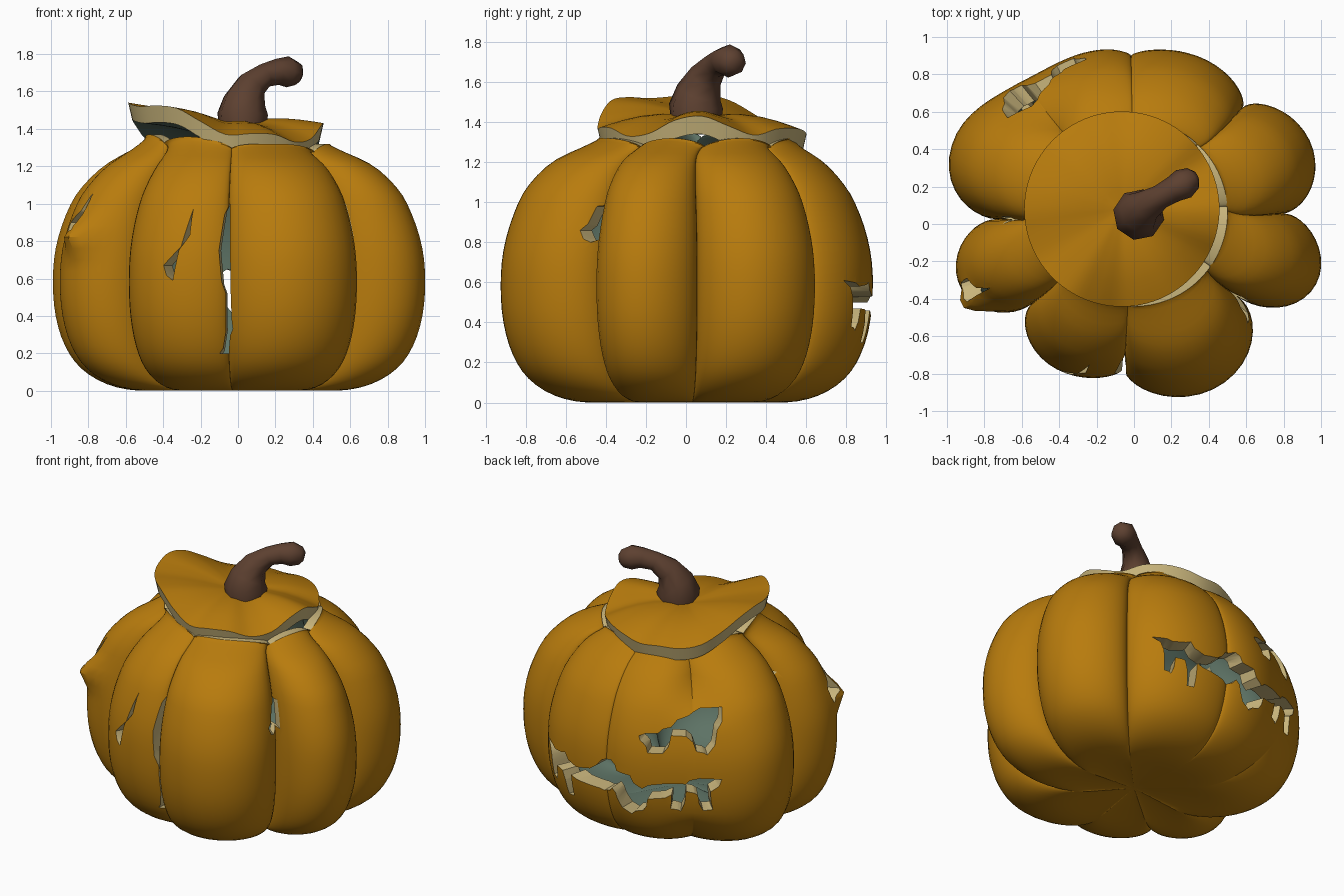
import bpy, bmesh, math
from mathutils import Vector

if "Cube" in bpy.data.objects:
    bpy.data.objects.remove(bpy.data.objects["Cube"])


def material(name, rgb):
    m = bpy.data.materials.new(name)
    m.diffuse_color = (*rgb, 1)
    m.use_nodes = True
    m.node_tree.nodes["Principled BSDF"].inputs["Base Color"].default_value = m.diffuse_color
    return m


SKIN = material("orange skin", (0.48, 0.20, 0.004))
FLESH = material("cream flesh", (0.58, 0.46, 0.20))
INSIDE = material("grey green inside", (0.11, 0.17, 0.13))
STEM = material("brown stem", (0.11, 0.052, 0.03))
MATS = [SKIN, FLESH, INSIDE]


def smooth_path(pts, n, loop=False):
    """Catmull-Rom through tuples of any length."""
    out, k = [], len(pts)
    get = (lambda i: pts[i % k]) if loop else (lambda i: pts[min(max(i, 0), k - 1)])
    for i in range(k if loop else k - 1):
        for j in range(n):
            t = j / n
            out.append(tuple(
                b + 0.5 * t * (c - a + t * (2 * a - 5 * b + 4 * c - d + t * (3 * (b - c) + d - a)))
                for a, b, c, d in zip(get(i - 1), get(i), get(i + 1), get(i + 2))))
    if not loop:
        out.append(tuple(pts[-1]))
    return out


def finish(bm, name, mats):
    bmesh.ops.recalc_face_normals(bm, faces=bm.faces[:])
    if bm.calc_volume(signed=True) < 0:
        bmesh.ops.reverse_faces(bm, faces=bm.faces[:])
    me = bpy.data.meshes.new(name)
    bm.to_mesh(me)
    bm.free()
    for m in mats:
        me.materials.append(m)
    ob = bpy.data.objects.new(name, me)
    bpy.context.collection.objects.link(ob)
    return ob


def loft(name, rings, mat_of_row, mats):
    """Closed skin over a stack of rings, capped at both ends."""
    bm = bmesh.new()
    vs = [[bm.verts.new(p) for p in ring] for ring in rings]
    n = len(rings[0])
    for r in range(len(vs) - 1):
        for i in range(n):
            j = (i + 1) % n
            f = bm.faces.new((vs[r][i], vs[r][j], vs[r + 1][j], vs[r + 1][i]))
            f.material_index = mat_of_row(r)
    bm.faces.new(vs[0]).material_index = mat_of_row(0)
    bm.faces.new(vs[-1]).material_index = mat_of_row(len(vs) - 2)
    return finish(bm, name, mats)


def smooth(ob, deg):
    bpy.ops.object.select_all(action='DESELECT')
    ob.select_set(True)
    bpy.context.view_layer.objects.active = ob
    bpy.ops.object.shade_smooth_by_angle(angle=math.radians(deg))


def clamp(x):
    return min(max(x, 0), 1)


# --- hollow lobed body: (valley azimuth, valley radius, radius of the lobe after it)
LOBES = [(4, .80, 1.04), (47, .85, .96), (91, .90, .955), (128, .97, 1.065),
         (178, .74, .99), (218, .70, .88), (266, .77, .98), (325, .69, 1.03)]
STEPS = 22
# height profile: radius fraction, z, blend to the round opening
PROFILE = smooth_path([(.03, .04, 0), (.3, .015, 0), (.53, .0, 0), (.71, .035, 0), (.85, .12, 0),
                       (.935, .24, 0), (.985, .4, 0), (1, .58, 0), (.985, .76, 0), (.93, .94, 0),
                       (.845, 1.09, 0), (.74, 1.215, .15), (.62, 1.29, .6), (.51, 1.32, 1)], 3)


def body_ring(f, z, w, inner):
    ring = []
    for i, (a0, v0, peak) in enumerate(LOBES):
        a1, v1, _ = LOBES[(i + 1) % len(LOBES)]
        a1 += 360 if a1 < a0 else 0
        # the groove above the eye shows only near the top and the bottom
        fade = .15 * clamp((z - .95) / .2) + .10 * clamp((.3 - z) / .25)
        v0 -= fade if i == 3 else 0
        v1 -= fade if i == 2 else 0
        for k in range(STEPS):
            t = (1 - math.cos(math.pi * k / STEPS)) / 2
            az = a0 + (a1 - a0) * t
            soft = (i == 3 and t < .5) or (i == 2 and t > .5)
            s = max(math.sin(math.pi * t), 0) ** (.9 if soft else .58)
            base = v0 + (v1 - v0) * t
            rad = base + (peak - base) * s
            # lip sticking out under the side hole
            rad += .09 * math.exp(-((az - 206) / 5) ** 2 - ((z - .83) / .085) ** 2)
            a = math.radians(az)
            r = f * rad * (1 - w) + .5 * w
            zz = z - .045 * w * (1 - s) + .05 * w * max(0, -math.cos(a - .35))
            if inner:
                r, zz = r * .88, zz + .08 * (1 - z / 1.32)
            ring.append((r * math.cos(a), r * math.sin(a) + .06 * w, zz))
    return ring


outer = [body_ring(*p, False) for p in PROFILE]
inner = [body_ring(*p, True) for p in reversed(PROFILE)]
NR = len(outer)
body = loft("pumpkin_body", outer + inner,
            lambda r: 0 if r < NR - 1 else (1 if r == NR - 1 else 2), MATS)

# --- carved openings as (azimuth, height) outlines
MOUTH = [(57, .61), (65, .58), (72, .60), (78, .53), (87, .58), (94, .65), (97, .59), (103, .58),
         (108, .50), (117, .55), (125, .555), (130, .60), (138, .60), (134, .51), (135, .38),
         (131.5, .37), (129.5, .48), (125, .505), (123, .355), (119, .37), (119.5, .475),
         (110, .43), (108, .34), (103, .295), (97, .385), (94.5, .455), (90, .41), (84, .43),
         (75, .46), (74.5, .30), (71.5, .30), (70, .46), (66, .47), (64.5, .36), (62, .38),
         (61.5, .52)]
EYE = [(106, .85), (114, .88), (119, .92), (126, .985), (140, 1.045), (137, .915), (133, .76),
       (129, .78), (125, .87), (119, .87), (116, .755), (110, .75), (108, .81)]
FRONT_SLIT = [(252.5, .975), (243, .67), (246.5, .59), (252, .83)]
FRONT_CRACK = [(266.5, 1.0), (262.7, .75), (265.3, .52), (265.2, .32), (262.5, .2), (266, .2),
               (268, .33), (267.3, .5), (267, .75)]
SIDE_NICK = [(326, 1.0), (322, .98), (319, .86), (322, .80), (326, .82)]
SIDE_HOLE = [(204, 1.06), (198, .9), (199, .8), (205, .86)]
SMALL_NICK = [(176.5, 1.13), (180, 1.08), (177, 1.04)]


def cut(outline):
    bm = bmesh.new()
    near, far = [[bm.verts.new((r * math.cos(math.radians(a)), r * math.sin(math.radians(a)), z))
                  for a, z in outline] for r in (.45, 1.7)]
    bm.faces.new(near)
    bm.faces.new(far)
    for i in range(len(outline)):
        j = (i + 1) % len(outline)
        bm.faces.new((near[i], near[j], far[j], far[i]))
    for f in bm.faces:
        f.material_index = 1
    bmesh.ops.triangulate(bm, faces=bm.faces[:])
    cutter = finish(bm, "carving_cutter", MATS)
    cutter.hide_render = True
    # keep the first solver that leaves a whole, changed body
    before = len(body.data.polygons)
    for solver in ('EXACT', 'MANIFOLD', 'FLOAT'):
        mod = body.modifiers.new("carve", 'BOOLEAN')
        mod.operation, mod.solver, mod.object = 'DIFFERENCE', solver, cutter
        bpy.context.view_layer.update()
        me = body.evaluated_get(bpy.context.evaluated_depsgraph_get()).data
        xs = [v.co.x for v in me.vertices]
        if xs and max(xs) - min(xs) > 1.8 and len(me.polygons) != before and len(xs) > 5000:
            bpy.context.view_layer.objects.active = body
            bpy.ops.object.modifier_apply(modifier=mod.name)
            break
        body.modifiers.remove(mod)
    bpy.data.objects.remove(cutter)


for outline in (MOUTH, EYE, FRONT_SLIT, FRONT_CRACK, SIDE_NICK, SIDE_HOLE, SMALL_NICK):
    cut(outline)
smooth(body, 35)

# --- tilted wavy lid: rim height every 15 degrees
RIM = smooth_path([(h,) for h in (
    1.43, 1.38, 1.335, 1.365, 1.37, 1.36, 1.34, 1.35, 1.345, 1.37, 1.44, 1.51,
    1.54, 1.53, 1.52, 1.525, 1.51, 1.44, 1.37, 1.375, 1.37, 1.33, 1.345, 1.41)], 4, loop=True)


def lid_ring(q, drop, shrink=1.0):
    ring = []
    for i, (h,) in enumerate(RIM):
        a = 2 * math.pi * i / len(RIM)
        r = .522 * q * shrink
        ring.append((-.065 + r * math.cos(a), .08 + r * math.sin(a),
                     1.425 + (h - 1.425) * q ** 1.6 + .03 * math.sin(math.pi * q) - drop))
    return ring


QS = [.03, .2, .4, .6, .75, .88, .96, 1]
lid = loft("lid", [lid_ring(q, 0) for q in QS] + [lid_ring(q, .09, .96) for q in reversed(QS)],
           lambda r: 0 if r < len(QS) - 1 else (1 if r == len(QS) - 1 else 2), MATS)
smooth(lid, 35)

# --- bent stem: x, y, z, radius
PATH = [(.025, .05, 1.38, .125), (.025, .05, 1.48, .138), (.035, .065, 1.55, .115),
        (.07, .10, 1.63, .085), (.14, .145, 1.685, .065), (.21, .185, 1.705, .07),
        (.265, .215, 1.705, .083), (.315, .245, 1.695, .062), (.335, .255, 1.69, .03)]
side = Vector((-.55, .83, 0)).normalized()
rings = []
for i, (x, y, z, r) in enumerate(PATH):
    a = Vector(PATH[max(i - 1, 0)][:3])
    b = Vector(PATH[min(i + 1, len(PATH) - 1)][:3])
    tan = (b - a).normalized()
    u = (side - tan * side.dot(tan)).normalized()
    v = tan.cross(u)
    rings.append([Vector((x, y, z)) + r * (u * math.cos(k * math.pi / 4) + v * math.sin(k * math.pi / 4))
                  for k in range(8)])
stem = loft("stem", rings, lambda r: 0, [STEM])
smooth(stem, 50)
